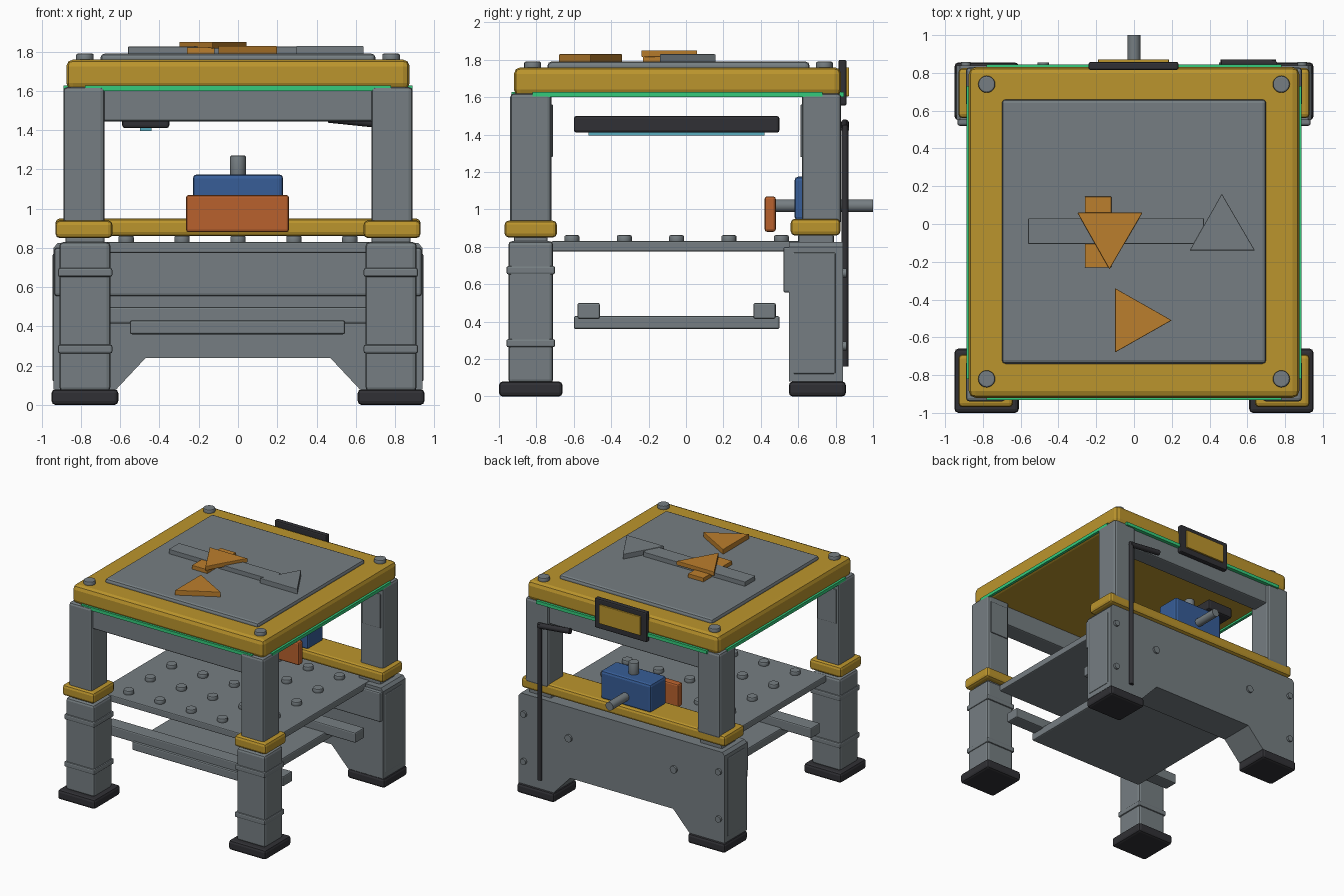
import bpy, bmesh, math
from mathutils import Vector

cube = bpy.data.objects.get("Cube")
if cube:
    bpy.data.objects.remove(cube, do_unlink=True)


def material(name, rgb):
    m = bpy.data.materials.new(name)
    m.use_nodes = True
    m.diffuse_color = (*rgb, 1)
    m.node_tree.nodes["Principled BSDF"].inputs["Base Color"].default_value = (*rgb, 1)
    return m


GREY = material("steel grey", (.18, .208, .223))
YELLOW = material("machine yellow", (.50, .30, .026))
BLACK = material("rubber black", (.03, .03, .035))
GREEN = material("glow green", (.035, .60, .20))
AMBER = material("arrow amber", (.50, .21, .026))
RUST = material("rust orange", (.48, .12, .027))
BLUE = material("motor blue", (.038, .11, .31))
CYAN = material("lamp cyan", (.10, .42, .52))


def finish(name, bm, mat, bevel=0):
    bmesh.ops.recalc_face_normals(bm, faces=bm.faces)
    mesh = bpy.data.meshes.new(name)
    bm.to_mesh(mesh)
    bm.free()
    mesh.materials.append(mat)
    ob = bpy.data.objects.new(name, mesh)
    bpy.context.collection.objects.link(ob)
    if bevel:
        mod = ob.modifiers.new("soft edges", "BEVEL")
        mod.width, mod.segments, mod.limit_method = bevel, 2, "ANGLE"
    return ob


def box(name, xs, ys, zs, mat, bevel=.012):
    bm = bmesh.new()
    bmesh.ops.create_cube(bm, size=1)
    for v in bm.verts:
        v.co = [(r[0] + r[1]) / 2 + c * (r[1] - r[0]) for c, r in zip(v.co, (xs, ys, zs))]
    return finish(name, bm, mat, bevel)


def prism(name, points, direction, mat, bevel=0):
    bm = bmesh.new()
    face = bm.faces.new([bm.verts.new(p) for p in points])
    new = bmesh.ops.extrude_face_region(bm, geom=[face])["geom"]
    moved = [g for g in new if isinstance(g, bmesh.types.BMVert)]
    bmesh.ops.translate(bm, verts=moved, vec=direction)
    return finish(name, bm, mat, bevel)


def rod(name, start, end, radius, mat, bevel=0, sides=20):
    a, b = Vector(start), Vector(end)
    bm = bmesh.new()
    bmesh.ops.create_cone(bm, cap_ends=True, segments=sides, radius1=radius,
                          radius2=radius, depth=(b - a).length)
    turn = (b - a).to_track_quat("Z", "Y")
    for v in bm.verts:
        v.co = turn @ v.co + (a + b) / 2
    for f in bm.faces:
        f.smooth = len(f.verts) == 4
    return finish(name, bm, mat, bevel)


def span(side, lo, hi):
    return (lo, hi) if side > 0 else (-hi, -lo)


# Legs, mirrored left and right
for s, side in ((1, "left"), (-1, "right")):
    # Front leg: foot, lower column with bands, collar, upper column
    box(f"{side}_front_foot", span(s, .61, .95), (-1, -.66), (0, .08), BLACK, .02)
    box(f"{side}_front_lower_leg", span(s, .65, .91), (-.95, -.71), (.07, .83), GREY, .02)
    for z in (.285, .675):
        box(f"{side}_front_leg_band", span(s, .64, .917), (-.96, -.70), (z - .022, z + .022), GREY, .01)
    box(f"{side}_front_neck", span(s, .68, .88), (-.92, -.74), (.82, .86), GREY)
    box(f"{side}_front_collar", span(s, .64, .93), (-.97, -.69), (.85, .94), YELLOW, .022)
    box(f"{side}_front_upper_leg", span(s, .68, .89), (-.94, -.72), (.92, 1.62), GREY, .02)
    # Back leg
    box(f"{side}_back_foot", span(s, .61, .95), (.55, .855), (0, .08), BLACK, .02)
    box(f"{side}_back_neck", span(s, .68, .88), (.60, .79), (.78, .87), GREY)
    box(f"{side}_back_upper_leg", span(s, .68, .89), (.62, .83), (.92, 1.62), GREY, .02)
    box(f"{side}_back_side_plate", span(s, .92, .945), (.57, .80), (.12, .77), GREY, .008)
    for z in (.27, .66):
        rod(f"{side}_corner_bolt", (s * .89, .83, z), (s * .89, .858, z), .025, GREY)
    rod(f"{side}_panel_bolt", (s * .48, .83, .57), (s * .48, .855, .57), .03, GREY)
    # Inset plates on the inner faces of the upper legs
    box(f"{side}_front_leg_plate", span(s, .70, .87), (-.725, -.712), (1.28, 1.56), GREY, .004)
    box(f"{side}_back_leg_plate", span(s, .70, .87), (.612, .625), (1.28, 1.56), GREY, .004)
    # Side light strip and roof bolts
    box(f"{side}_light_strip", span(s, .865, .888), (-.82, .73), (1.60, 1.627), GREEN, 0)
    for y in (-.82, .74):
        rod(f"{side}_roof_bolt", (s * .78, y, 1.74), (s * .78, y, 1.79), .045, GREY, .008)

# Back panel with arched underside
half = [(.94, .08), (.62, .08), (.47, .24)]
outline = [(x, .55, z) for x, z in half] + [(-x, .55, z) for x, z in reversed(half)]
outline += [(-.94, .55, .80), (-.92, .55, .825), (.92, .55, .825), (.94, .55, .80)]
prism("back_panel", outline, (0, .29, 0), GREY)
box("back_panel_upper_step", (-.935, .935), (.52, .70), (.555, .80), GREY)
box("back_yellow_beam", (-.93, .93), (.56, .825), (.86, .95), YELLOW, .022)

# Studded work shelf
box("work_shelf", (-.78, .78), (-.72, .70), (.775, .83), GREY, .008)
for i in range(5):
    for j in range(5):
        x, y = (i - 2) * .285, -.61 + j * .28
        rod("shelf_stud", (x, y, .82), (x, y, .862), .04, GREY, .008, 14)

# Low tray carried by two cross rails
box("low_tray", (-.55, .545), (-.6, .5), (.36, .43), GREY, .01)
for y in (-.52, .42):
    box("tray_rail", (-.82, .82), (y - .06, y + .06), (.415, .50), GREY, .01)

# Upper frame beams
box("front_beam", (-.70, .70), (-.92, -.76), (1.445, 1.62), GREY)
box("back_beam", (-.70, .70), (.66, .81), (1.445, 1.62), GREY)

# Roof slab with trim
box("roof_slab", (-.875, .875), (-.92, .83), (1.605, 1.76), YELLOW, .035)
box("roof_plate", (-.70, .70), (-.74, .66), (1.74, 1.79), GREY, .02)
box("front_light_strip", (-.78, .78), (-.932, -.905), (1.60, 1.627), GREEN, 0)
box("back_light_strip", (-.78, .78), (.815, .845), (1.60, 1.627), GREEN, 0)


def flat(name, points, z0, z1, mat):
    prism(name, [(x, y, z0) for x, y in points], (0, 0, z1 - z0), mat, .004)


# Raised arrows on the roof
box("grey_arrow_bar", (-.56, .37), (-.105, .03), (1.78, 1.826), GREY, .003)
flat("grey_arrow_head", [(.465, .16), (.64, -.14), (.295, -.14)], 1.78, 1.83, GREY)
box("amber_arrow_stem", (-.26, -.12), (-.23, .145), (1.78, 1.822), AMBER, .003)
flat("amber_arrow_head", [(-.30, .06), (.045, .06), (-.13, -.24)], 1.815, 1.85, AMBER)
flat("amber_triangle", [(-.10, -.34), (.20, -.51), (-.10, -.68)], 1.785, 1.83, AMBER)

# Motor unit with shaft and press block
box("motor_body", (-.23, .23), (.58, .79), (.94, 1.175), BLUE, .02)
box("press_block", (-.265, .26), (.42, .48), (.88, 1.07), RUST, .014)
rod("motor_shaft", (0, .46, 1.02), (0, 1, 1.02), .034, GREY)
rod("motor_cap", (0, .68, 1.15), (0, .68, 1.27), .04, GREY, .006)

# Hanging lamp
box("lamp_housing", (-.59, -.35), (-.6, .5), (1.41, 1.50), BLACK, .015)
box("lamp_strip", (-.50, -.44), (-.52, .42), (1.395, 1.415), CYAN, 0)

# Rear sign
box("sign_frame", (-.24, .235), (.815, .858), (1.555, 1.80), BLACK, .01)
box("sign_face", (-.19, .185), (.85, .872), (1.605, 1.76), YELLOW, .004)

# Rear cable pipe
rod("pipe_upright", (.74, .85, .16), (.74, .85, 1.45), .018, BLACK, 0, 12)
rod("pipe_arm", (.75, .85, 1.43), (.46, .85, 1.46), .022, BLACK, 0, 12)
